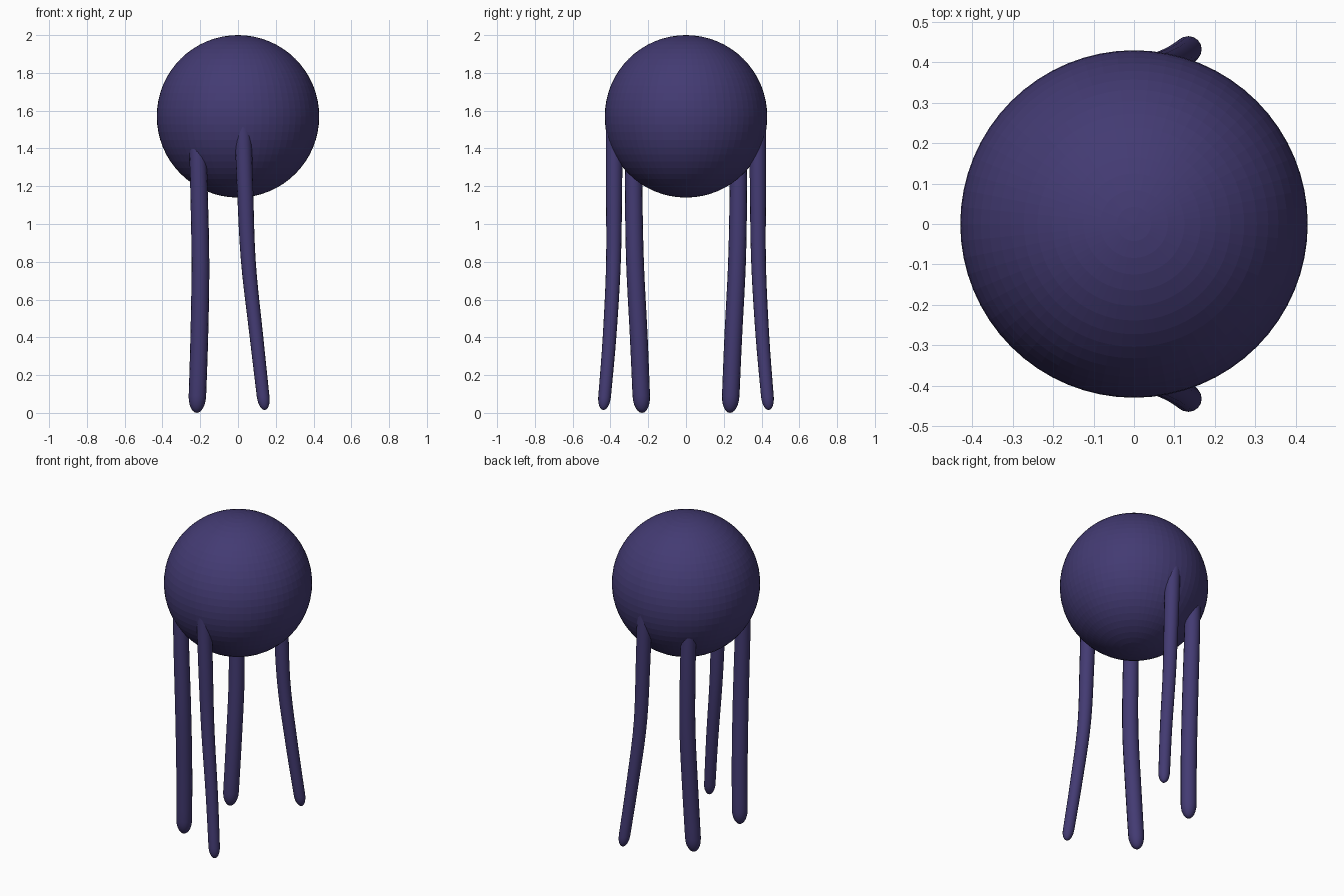
import bpy, bmesh, math

if "Cube" in bpy.data.objects:
    bpy.data.objects.remove(bpy.data.objects["Cube"])

violet = bpy.data.materials.new("dark_violet")
violet.diffuse_color = (0.056, 0.043, 0.17, 1)
violet.use_nodes = True
violet.node_tree.nodes["Principled BSDF"].inputs["Base Color"].default_value = violet.diffuse_color

SIDES = 16


def finish(name, bm):
    bmesh.ops.recalc_face_normals(bm, faces=bm.faces)
    mesh = bpy.data.meshes.new(name)
    bm.to_mesh(mesh)
    bm.free()
    mesh.materials.append(violet)
    obj = bpy.data.objects.new(name, mesh)
    bpy.context.collection.objects.link(obj)
    return obj


def interpolate(path, z):
    """Smooth interpolation of (z, x, y, radius) points, ordered from the top."""
    i = 0
    while i < len(path) - 2 and z < path[i + 1][0]:
        i += 1
    p0, p1, p2 = path[max(i - 1, 0)], path[i], path[i + 1]
    p3 = path[min(i + 2, len(path) - 1)]
    h = p2[0] - p1[0]
    t = (z - p1[0]) / h
    out = []
    for k in (1, 2, 3):
        m1 = (p2[k] - p0[k]) / (p2[0] - p0[0]) * h
        m2 = (p3[k] - p1[k]) / (p3[0] - p1[0]) * h
        out.append((2*t**3 - 3*t**2 + 1) * p1[k] + (t**3 - 2*t**2 + t) * m1
                   + (3*t**2 - 2*t**3) * p2[k] + (t**3 - t**2) * m2)
    return out


def leg(name, path, cap, mirror):
    """Tapered round tube with a long rounded foot; mirror is the sign of y."""
    top, bottom = path[0][0], path[-1][0]
    heights = [top + (bottom + cap - top) * i / 18 for i in range(19)]
    heights += [bottom + cap * (1 - math.sin(a * math.pi / 12)) for a in range(1, 6)]
    bm = bmesh.new()
    rings = []
    for z in heights:
        x, y, r = interpolate(path, z)
        if z < bottom + cap:
            r *= math.sqrt(max(0, 1 - ((bottom + cap - z) / cap) ** 2))
        rings.append([bm.verts.new((x + r * math.cos(2 * math.pi * s / SIDES),
                                    mirror * (y + r * math.sin(2 * math.pi * s / SIDES)), z))
                      for s in range(SIDES)])
    for a, b in zip(rings, rings[1:]):
        for s in range(SIDES):
            n = (s + 1) % SIDES
            bm.faces.new((a[s], a[n], b[n], b[s]))
    bm.faces.new(rings[0])
    tip = bm.verts.new((path[-1][1], mirror * path[-1][2], bottom))
    for s in range(SIDES):
        bm.faces.new((rings[-1][s], rings[-1][(s + 1) % SIDES], tip))
    obj = finish(name, bm)
    bpy.context.view_layer.objects.active = obj
    obj.select_set(True)
    bpy.ops.object.shade_smooth_by_angle(angle=math.radians(50))
    obj.select_set(False)


# Round body
bm = bmesh.new()
bmesh.ops.create_uvsphere(bm, u_segments=64, v_segments=32, radius=0.43)
bmesh.ops.translate(bm, verts=bm.verts, vec=(0, 0, 1.57))
finish("body", bm)

# Leg centre lines: z, x, y, radius
thick_leg = [(1.48, -0.215, -0.275, 0.045), (1.2, -0.207, -0.277, 0.046),
             (0.8, -0.199, -0.27, 0.047), (0.4, -0.205, -0.25, 0.047),
             (0.0, -0.218, -0.233, 0.046)]
thin_leg = [(1.55, 0.025, -0.38, 0.045), (1.2, 0.037, -0.381, 0.043),
            (0.8, 0.055, -0.384, 0.039), (0.4, 0.098, -0.405, 0.036),
            (0.015, 0.141, -0.437, 0.033)]
for side, sign in (("front", 1), ("back", -1)):
    leg(side + "_thick_leg", thick_leg, 0.09, sign)
    leg(side + "_thin_leg", thin_leg, 0.07, sign)
